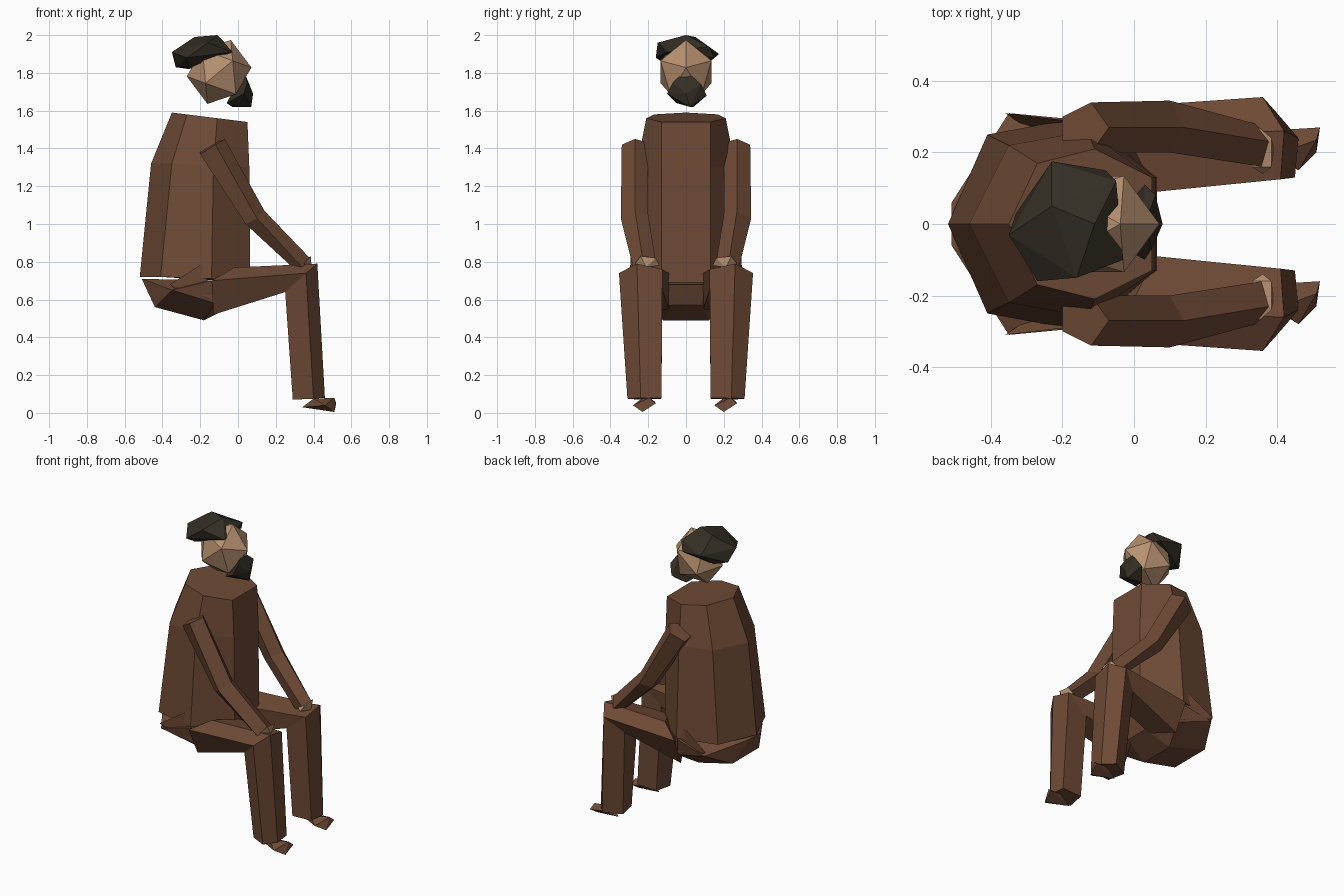
import bpy
import bmesh
from math import radians
from mathutils import Matrix, Vector

default_cube = bpy.data.objects.get("Cube")
if default_cube:
    bpy.data.objects.remove(default_cube, do_unlink=True)


def make_material(name, colour):
    material = bpy.data.materials.new(name)
    material.use_nodes = True
    material.diffuse_color = (*colour, 1)
    shader = material.node_tree.nodes["Principled BSDF"]
    shader.inputs["Base Color"].default_value = (*colour, 1)
    return material


brown = make_material("brown cloth", (.156, .068, .036))
skin = make_material("tan skin", (.47, .28, .16))
dark = make_material("dark hair", (.034, .027, .018))


def finish(bm, name, material):
    """Turn a bmesh into a flat shaded object with outward normals."""
    bmesh.ops.recalc_face_normals(bm, faces=bm.faces)
    mesh = bpy.data.meshes.new(name)
    bm.to_mesh(mesh)
    bm.free()
    mesh.materials.append(material)
    part = bpy.data.objects.new(name, mesh)
    bpy.context.collection.objects.link(part)
    return part


def flip(points, side):
    return [(x, y * side, z) for x, y, z in points]


def loft(name, rings, material):
    """Join matching cross-sections and cap both ends."""
    bm = bmesh.new()
    loops = [[bm.verts.new(point) for point in ring] for ring in rings]
    for lower, upper in zip(loops, loops[1:]):
        for i in range(len(lower)):
            j = (i + 1) % len(lower)
            bm.faces.new((lower[i], lower[j], upper[j], upper[i]))
    bm.faces.new(loops[0])
    bm.faces.new(loops[-1])
    return finish(bm, name, material)


def hull(name, points, material):
    """Wrap a faceted lump around a few corner points."""
    bm = bmesh.new()
    for point in points:
        bm.verts.new(point)
    result = bmesh.ops.convex_hull(bm, input=bm.verts)
    spare = [v for v in result["geom_interior"] if isinstance(v, bmesh.types.BMVert)]
    bmesh.ops.delete(bm, geom=spare, context="VERTS")
    return finish(bm, name, material)


def both_sides(half):
    """Add the mirrored copy of every corner that is off the centre line."""
    return half + flip([p for p in half if p[1]], -1)


def torso_ring(half):
    """Seven-sided section from its back corner and one side."""
    return half + flip(half[:0:-1], -1)


# Torso: tapering seven-sided barrel with sloping shoulders
loft("torso", [
    torso_ring([(-.52, 0, .72), (-.41, .25, .72), (-.14, .3, .71), (.065, .13, .69)]),
    torso_ring([(-.46, 0, 1.32), (-.35, .22, 1.32), (-.13, .26, 1.31), (.06, .13, 1.3)]),
    torso_ring([(-.35, 0, 1.59), (-.27, .17, 1.58), (-.11, .21, 1.56), (.05, .13, 1.54)]),
], brown)

# Seat of the body, with points that flare out at the hips
hull("pelvis", both_sides([
    (-.51, .06, .71), (-.44, .14, .56), (-.35, .31, .65), (-.18, .12, .49),
    (-.12, .26, .58), (-.14, .29, .7), (.03, .1, .68), (-.02, .08, .57),
]), brown)

# Five-sided leg sections at hip, knee and ankle
leg_rings = [
    [(-.14, .32, .7), (-.02, .25, .77), (.06, .09, .74), (-.05, .09, .55), (-.13, .24, .52)],
    [(.36, .355, .74), (.42, .26, .79), (.41, .125, .76), (.27, .125, .65), (.25, .29, .64)],
    [(.4, .31, .075), (.46, .24, .08), (.45, .13, .08), (.31, .13, .075), (.29, .25, .07)],
]

# Five-sided arm sections at shoulder, elbow and wrist
arm_rings = [
    [(-.2, .23, 1.38), (-.2, .3, 1.37), (-.12, .34, 1.42), (-.07, .27, 1.45), (-.12, .2, 1.43)],
    [(.04, .23, 1.0), (.04, .3, 1.0), (.1, .345, 1.03), (.14, .27, 1.07), (.1, .2, 1.05)],
    [(.3, .18, .76), (.3, .24, .76), (.34, .28, .77), (.38, .23, .82), (.36, .16, .8)],
]

hand_points = [(.33, .16, .79), (.36, .14, .78), (.35, .27, .79), (.385, .24, .83),
               (.385, .16, .82), (.39, .21, .77)]

# Shoe corners, given about its own centre line
foot_points = [(.52, .055, .05), (.51, -.015, .005), (.46, -.065, .04), (.51, .02, .08),
               (.4, -.02, .075), (.34, .01, .03), (.44, .05, .06)]

hip_points = [(-.19, .29, .79), (-.32, .29, .64), (-.36, .31, .68), (-.13, .27, .6),
              (-.2, .2, .62)]

for label, side in (("left", 1), ("right", -1)):
    loft(label + "_leg", [flip(ring, side) for ring in leg_rings], brown)
    loft(label + "_arm", [flip(ring, side) for ring in arm_rings], brown)
    hull(label + "_hand", flip(hand_points, side), skin)
    hull(label + "_hip_flare", flip(hip_points, side), brown)
    foot = hull(label + "_foot", foot_points, brown)
    foot.data.transform(Matrix.Translation(Vector((0, side * .215, 0))))

# Head: a coarse ball tipped forward, floating above the collar
bm = bmesh.new()
bmesh.ops.create_icosphere(bm, subdivisions=1, radius=.18)
bmesh.ops.scale(bm, vec=(.95, .88, 1), verts=bm.verts)
bmesh.ops.rotate(bm, matrix=Matrix.Rotation(radians(20), 3, "Y"), verts=bm.verts)
bmesh.ops.translate(bm, vec=(-.1, 0, 1.805), verts=bm.verts)
finish(bm, "head", skin)

# Hair: a faceted cap pushed to the back of the head
hull("hair", [
    (-.35, -.03, 1.91), (-.33, .03, 1.83), (-.27, -.16, 1.88), (-.26, .08, 1.82),
    (-.23, .175, 1.9), (-.23, .05, 1.99), (-.16, -.15, 1.96), (-.11, 0, 2),
    (-.05, .12, 1.94), (-.03, -.1, 1.91), (-.08, .15, 1.88), (-.26, -.08, 1.83),
], dark)

# Beard: a faceted lump on the chin
hull("beard", [
    (.03, 0, 1.81), (.06, .08, 1.74), (.03, .11, 1.68), (.07, .02, 1.62),
    (-.03, .04, 1.62), (-.06, -.05, 1.64), (.03, -.1, 1.69), (.05, -.07, 1.75),
    (.08, 0, 1.69),
], dark)
